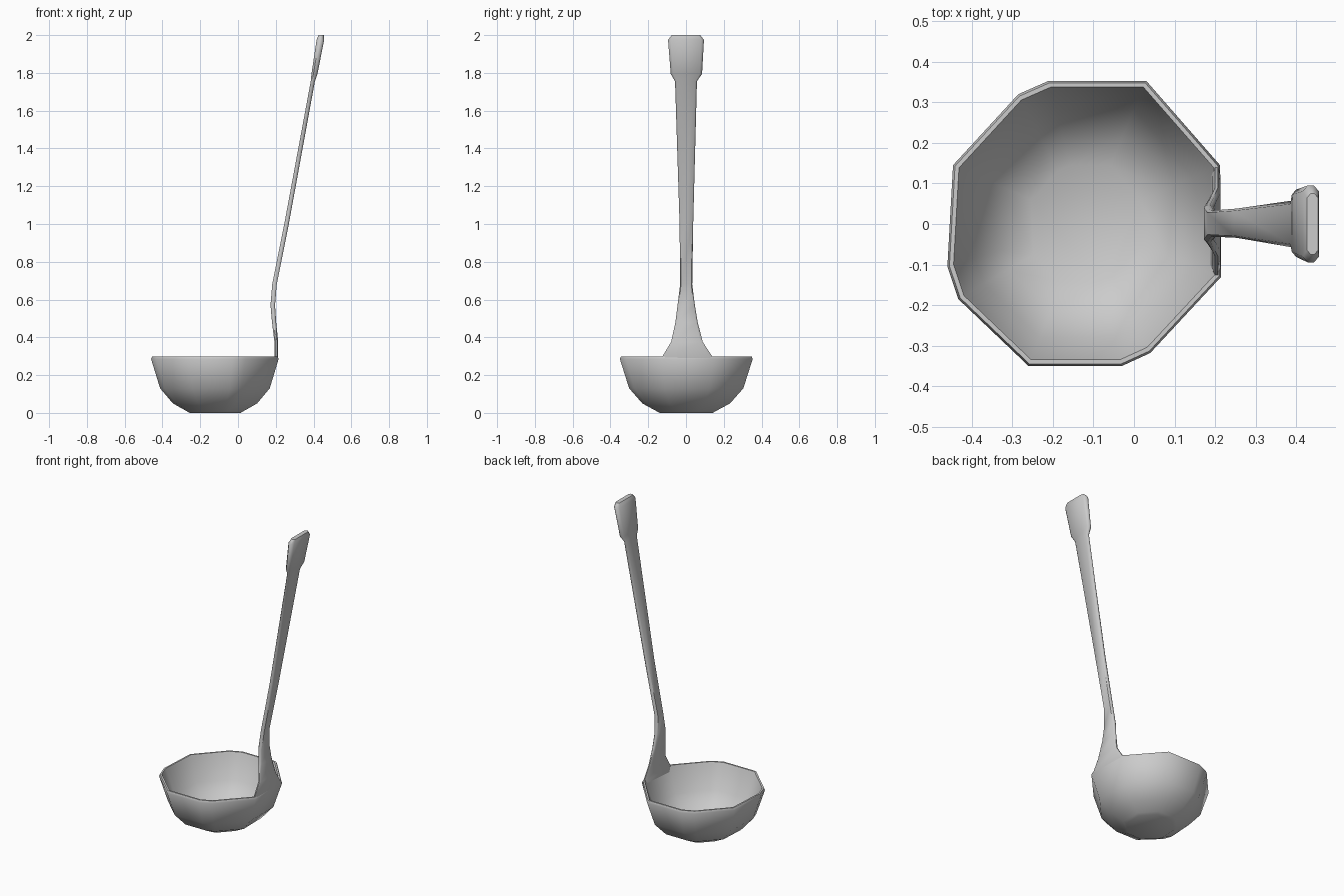
import bpy, bmesh


def loft(name, rings):
    """Skin a list of equal-length point rings and cap both ends."""
    bm = bmesh.new()
    rows = [[bm.verts.new(p) for p in ring] for ring in rings]
    n = len(rows[0])
    for a, b in zip(rows, rows[1:]):
        for i in range(n):
            j = (i + 1) % n
            bm.faces.new((a[i], a[j], b[j], b[i]))
    bm.faces.new(rows[0])
    bm.faces.new(rows[-1])
    bmesh.ops.recalc_face_normals(bm, faces=bm.faces)
    mesh = bpy.data.meshes.new(name)
    bm.to_mesh(mesh)
    bm.free()
    ob = bpy.data.objects.new(name, mesh)
    bpy.context.collection.objects.link(ob)
    bpy.ops.object.select_all(action='DESELECT')
    ob.select_set(True)
    bpy.context.view_layer.objects.active = ob
    bpy.ops.object.shade_smooth_by_angle(angle=0.85)
    return ob


# Bowl: uneven octagonal rim scaled down the outside, over the lip and down the inside
CX = -0.12
rim = [(0.215, -0.13), (0.212, 0.145), (0.03, 0.353), (-0.21, 0.353),
       (-0.285, 0.32), (-0.446, 0.145), (-0.46, -0.105), (-0.433, -0.185),
       (-0.26, -0.35), (-0.03, -0.35), (0.04, -0.318)]
profile = [(0.40, 0.0), (0.45, 0.01), (0.66, 0.05), (0.86, 0.13), (1.0, 0.285),
           (0.985, 0.299), (0.955, 0.299), (0.94, 0.285),
           (0.80, 0.14), (0.61, 0.067), (0.41, 0.028)]
loft("bowl", [[(CX + (x - CX) * s, y * s, z) for x, y in rim] for s, z in profile])

# Handle: x, z, y centre, half width, half thickness from the bowl wall to the grip
stations = [(0.193, 0.255, 0.007, 0.125, 0.006), (0.203, 0.296, 0.007, 0.134, 0.010),
            (0.203, 0.375, 0.005, 0.084, 0.010), (0.191, 0.48, 0.003, 0.059, 0.011),
            (0.184, 0.57, 0.001, 0.046, 0.012), (0.193, 0.68, 0.001, 0.032, 0.012),
            (0.257, 1.0, 0.002, 0.036, 0.012), (0.396, 1.755, 0.0, 0.058, 0.011),
            (0.405, 1.795, 0.002, 0.083, 0.016), (0.436, 1.975, 0.0, 0.095, 0.020),
            (0.440, 2.0, 0.0, 0.075, 0.014)]
section = [(-1, 0.35), (-0.85, 1), (0.85, 1), (1, 0.35),
           (1, -0.35), (0.85, -1), (-0.85, -1), (-1, -0.35)]
loft("handle", [[(x + t * v, c + w * u, z) for u, v in section]
                for x, z, c, w, t in stations])
